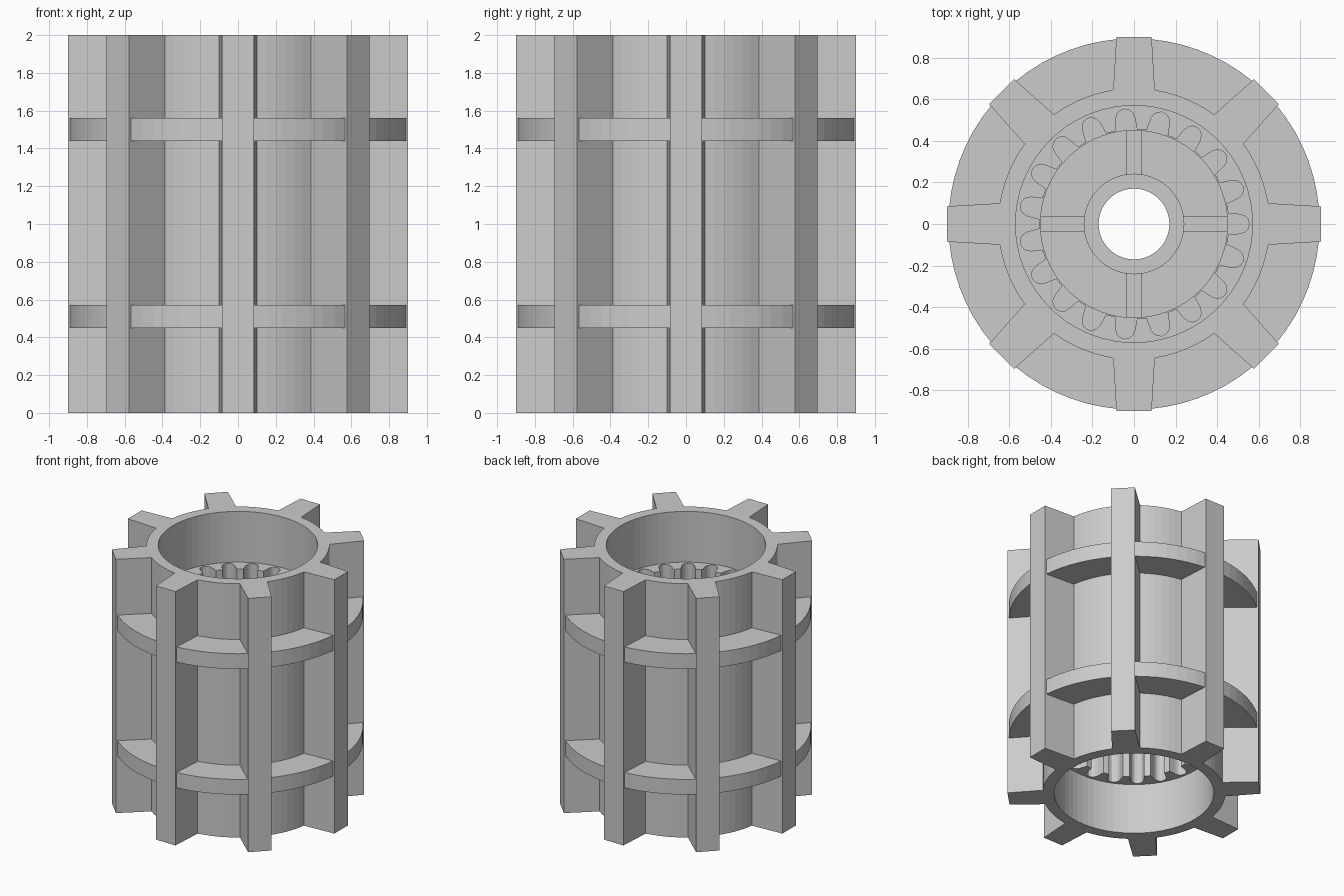
import bpy, bmesh
from math import sin, cos, tau, radians, atan2, hypot

if "Cube" in bpy.data.objects:
    bpy.data.objects.remove(bpy.data.objects["Cube"], do_unlink=True)

grey = bpy.data.materials.new("plain grey")
grey.use_nodes = True
colour = (0.6, 0.6, 0.6, 1)
grey.diffuse_color = colour
grey.node_tree.nodes["Principled BSDF"].inputs["Base Color"].default_value = colour


def polar(r, a):
    return (r * cos(a), r * sin(a))


def turned(points, a):
    return [(x * cos(a) - y * sin(a), x * sin(a) + y * cos(a)) for x, y in points]


def circle(r, n=72):
    return [polar(r, tau * i / n) for i in range(n)]


def prism(name, loops, z0, z1):
    """Extrude an outline, with optional holes, from z0 to z1."""
    bm = bmesh.new()
    for loop in loops:
        vs = [bm.verts.new((x, y, z0)) for x, y in loop]
        for i, v in enumerate(vs):
            bm.edges.new((vs[i - 1], v))
    bmesh.ops.triangle_fill(bm, use_beauty=True, edges=bm.edges[:])
    ext = bmesh.ops.extrude_face_region(bm, geom=bm.faces[:], use_keep_orig=True)
    top = [g for g in ext["geom"] if isinstance(g, bmesh.types.BMVert)]
    bmesh.ops.translate(bm, verts=top, vec=(0, 0, z1 - z0))
    bmesh.ops.recalc_face_normals(bm, faces=bm.faces[:])
    mesh = bpy.data.meshes.new(name)
    bm.to_mesh(mesh)
    bm.free()
    mesh.materials.append(grey)
    obj = bpy.data.objects.new(name, mesh)
    bpy.context.collection.objects.link(obj)
    return obj


# Drum body with eight tapered ribs as one outline
RIBS = 8
body = []
for k in range(RIBS):
    a = tau * k / RIBS
    body += turned([(0.645, -0.1), (0.9, -0.085), (0.9, 0.085), (0.645, 0.1)], a)
    root = atan2(0.1, 0.645)
    span = tau / RIBS - 2 * root
    r = hypot(0.645, 0.1)
    body += [polar(r, a + root + span * i / 6) for i in range(1, 6)]
prism("ribbed_drum", [body, circle(0.57)], 0, 2)

# Two hoops joining the ribs
for name, z in (("lower_hoop", 0.45), ("upper_hoop", 1.44)):
    prism(name, [circle(0.893), circle(0.62)], z, z + 0.12)

# Internal spline sleeve with rounded grooves
TEETH = 19
half = [(0.453, 0.052), (0.51, 0.046), (0.535, 0.037), (0.549, 0.021)]
groove = [(x, -y) for x, y in half] + [(0.555, 0)] + half[::-1]
spline = []
for k in range(TEETH):
    spline += turned(groove, tau * k / TEETH)
prism("spline_sleeve", [circle(0.6), spline], 0.4, 1.6)

# Central web, hub and stiffening spokes
prism("groove_stop", [circle(0.6), circle(0.45)], 0.8, 1.2)
prism("web", [circle(0.47), circle(0.18)], 0.9, 1.1)
prism("hub", [circle(0.242), circle(0.17)], 0.75, 1.25)
spoke = [(0.22, -0.035), (0.46, -0.035), (0.46, 0.035), (0.22, 0.035)]
for k in range(4):
    prism(f"spoke_{k + 1}", [turned(spoke, radians(90 * k))], 0.83, 1.17)
